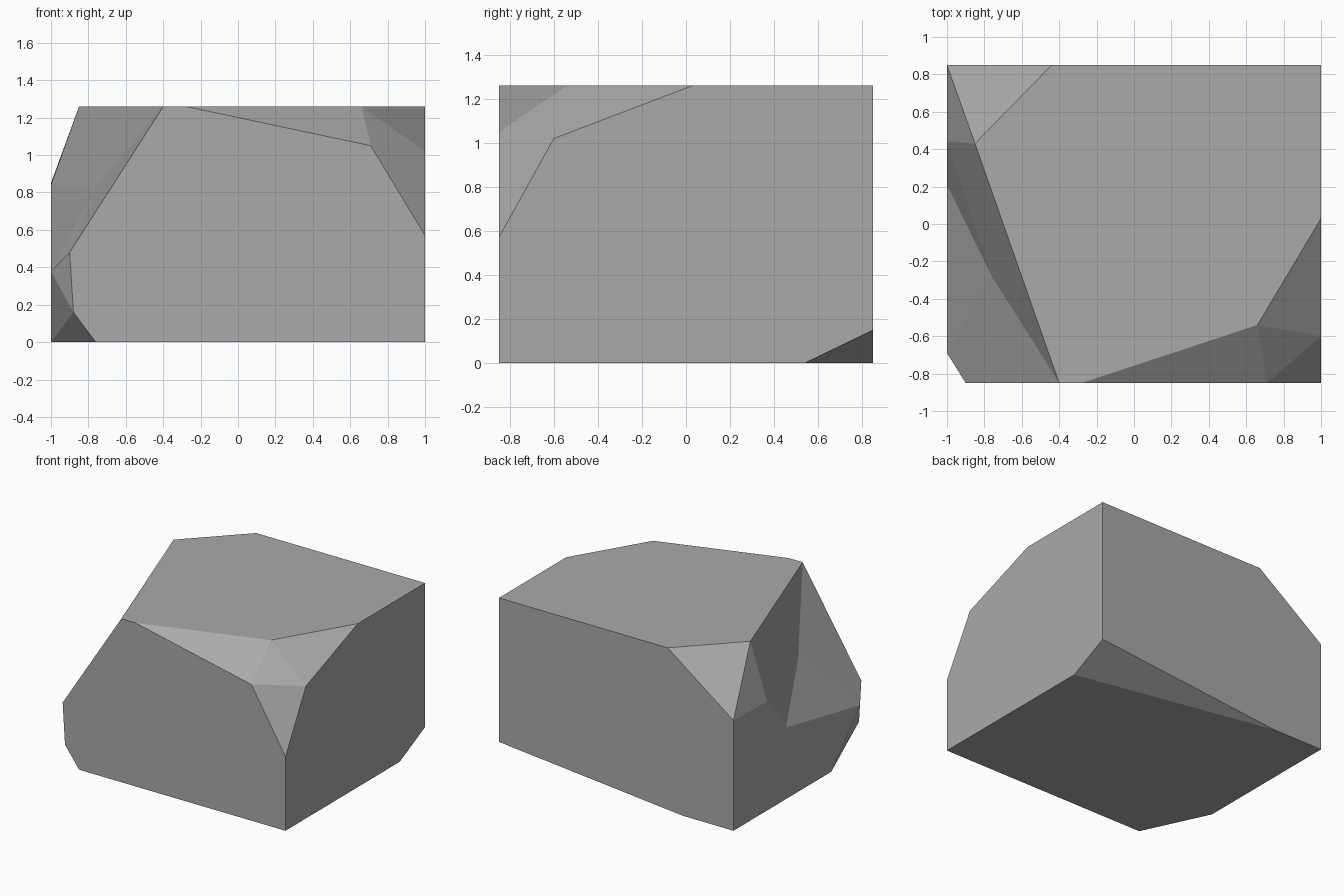
import bpy
import bmesh
from math import atan2
from mathutils import Vector

cube = bpy.data.objects.get("Cube")
if cube:
    bpy.data.objects.remove(cube, do_unlink=True)

# Block extents
left, right = 1.0, -1.0
back, front = 0.85, -0.85
top, base = 1.26, 0.0

# Whole corners of the block, then the points where each broken corner begins
points = {
    "left_back_top": (left, back, top),
    "left_front_base": (left, front, base),
    "right_back_base": (right, back, base),
    # large chip, left front top
    "lip_a": (-0.28, front, top),
    "lip_b": (0.71, front, 1.05),
    "lip_c": (left, front, 0.57),
    "lip_d": (left, -0.60, 1.02),
    "lip_e": (left, 0.03, top),
    "lip_f": (0.66, -0.54, top),
    # sliver, left back base
    "heel_a": (left, back, 0.15),
    "heel_b": (left, 0.54, base),
    "heel_c": (-0.57, back, base),
    # chip, right front base
    "toe_a": (-0.90, front, 0.48),
    "toe_b": (-0.88, front, 0.16),
    "toe_c": (-0.76, front, base),
    "toe_d": (right, -0.34, base),
    "toe_e": (right, -0.69, 0.38),
    # notched break along the right side
    "notch_a": (-0.40, front, top),
    "notch_b": (-0.85, 0.43, top),
    "notch_c": (right, 0.44, 0.84),
    "notch_d": (right, 0.21, 0.55),
    "notch_e": (-0.76, -0.28, 0.83),
    # chip, right back top
    "nick_a": (-0.44, back, top),
    "nick_b": (right, back, 0.85),
}

# Broken surfaces, as rings of point names
chips = (
    "lip_a lip_b lip_f", "lip_b lip_c lip_d",
    "lip_d lip_e lip_f", "lip_b lip_d lip_f",
    "heel_a heel_b heel_c",
    "toe_b toe_c toe_d", "toe_b toe_d toe_e", "toe_a toe_b toe_e",
    "notch_a notch_b notch_e", "notch_b notch_c notch_e",
    "notch_c notch_d notch_e",
    "notch_a notch_e toe_a", "notch_e notch_d toe_e", "notch_e toe_e toe_a",
    "nick_a nick_b notch_b", "nick_b notch_c notch_b",
)

bm = bmesh.new()
verts = {name: bm.verts.new(co) for name, co in points.items()}


def flat_side(axis, level):
    """Fill one flat side from every point lying on it, in order of angle."""
    ring = [v for v in verts.values() if abs(v.co[axis] - level) < 1e-5]
    centre = sum((v.co for v in ring), Vector()) / len(ring)
    u, w = [i for i in range(3) if i != axis]
    ring.sort(key=lambda v: atan2(v.co[w] - centre[w], v.co[u] - centre[u]))
    bm.faces.new(ring)


# Six flat sides
for axis, levels in enumerate(((left, right), (back, front), (top, base))):
    for level in levels:
        flat_side(axis, level)

# Broken corners
for ring in chips:
    bm.faces.new([verts[name] for name in ring.split()])

bmesh.ops.recalc_face_normals(bm, faces=bm.faces)
mesh = bpy.data.meshes.new("stone_block")
bm.to_mesh(mesh)
bm.free()

# Stone colour
stone = bpy.data.materials.new("stone_grey")
stone.use_nodes = True
grey = (0.40, 0.40, 0.40, 1)
stone.diffuse_color = grey
stone.node_tree.nodes["Principled BSDF"].inputs["Base Color"].default_value = grey
mesh.materials.append(stone)

block = bpy.data.objects.new("stone_block", mesh)
bpy.context.collection.objects.link(block)
